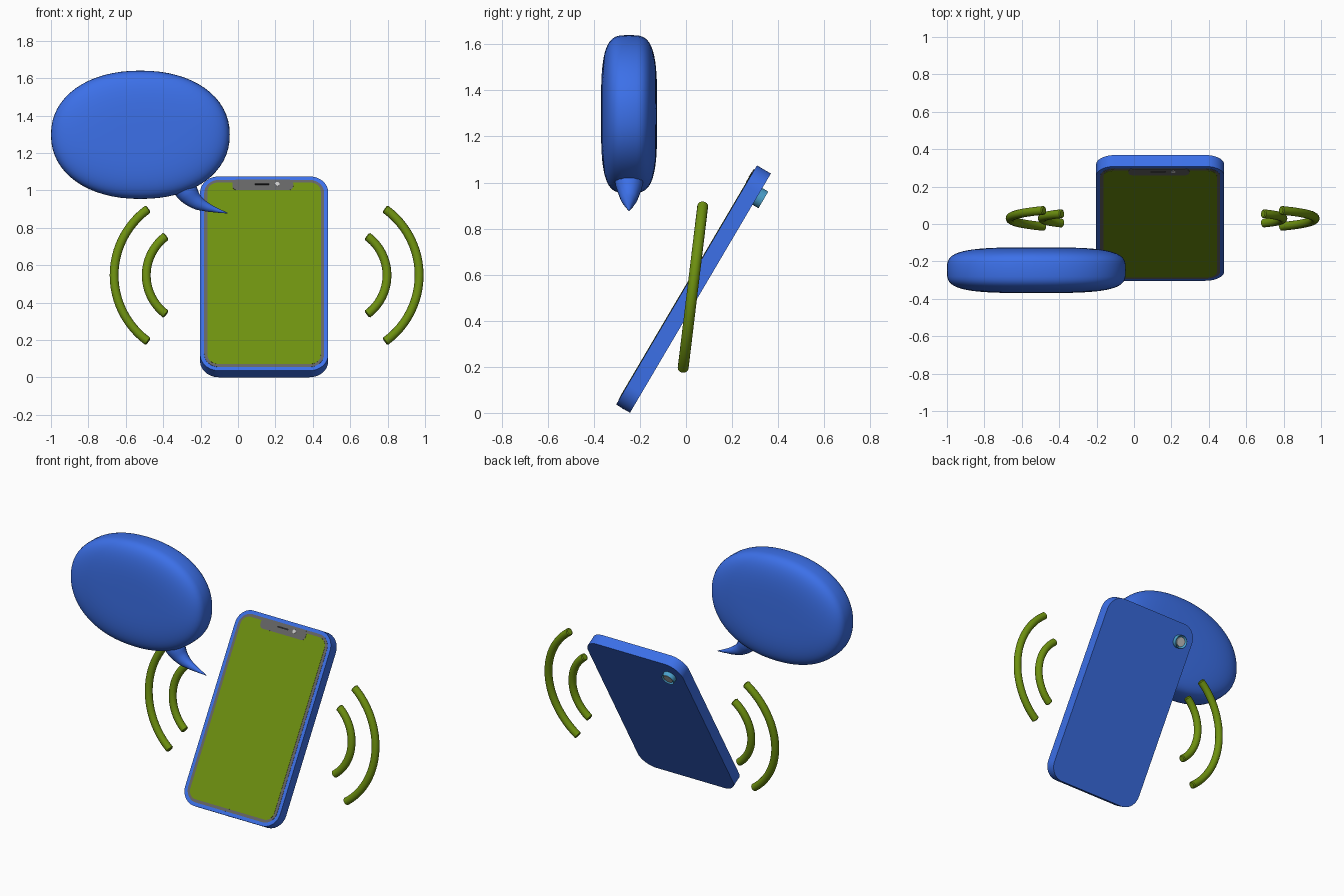
import bpy, bmesh
from math import sin, cos, pi, radians, asin, copysign
from mathutils import Matrix, Vector

if "Cube" in bpy.data.objects:
    bpy.data.objects.remove(bpy.data.objects["Cube"])


def material(name, rgb):
    m = bpy.data.materials.new(name)
    m.diffuse_color = (*rgb, 1)
    m.use_nodes = True
    m.node_tree.nodes["Principled BSDF"].inputs["Base Color"].default_value = m.diffuse_color
    return m


BLUE = material("blue", (0.045, 0.162, 0.81))
GREEN = material("green", (0.156, 0.283, 0.005))
CYAN = material("cyan", (0.07, 0.35, 0.6))
DARK = material("dark_grey", (0.13, 0.13, 0.13))
BLACK = material("black", (0.02, 0.02, 0.02))


def finish(name, bm, mat, matrix, angle=35):
    bmesh.ops.recalc_face_normals(bm, faces=bm.faces)
    me = bpy.data.meshes.new(name)
    bm.to_mesh(me)
    bm.free()
    ob = bpy.data.objects.new(name, me)
    bpy.context.collection.objects.link(ob)
    if mat:
        me.materials.append(mat)
    ob.matrix_world = matrix
    bpy.ops.object.select_all(action='DESELECT')
    ob.select_set(True)
    bpy.context.view_layer.objects.active = ob
    bpy.ops.object.shade_smooth_by_angle(angle=radians(angle))
    return ob


def slab(name, w, h, r, y0, y1, mat, matrix, cx=0, cz=0, seg=10):
    """Rounded rectangle in XZ, extruded from y0 to y1."""
    bm = bmesh.new()
    ring = []
    for i, (sx, sz) in enumerate([(1, 1), (-1, 1), (-1, -1), (1, -1)]):
        for k in range(seg + 1):
            a = (i + k / seg) * pi / 2
            ring.append(bm.verts.new((cx + sx * (w / 2 - r) + r * cos(a), y0,
                                      cz + sz * (h / 2 - r) + r * sin(a))))
    face = bm.faces.new(ring)
    ext = bmesh.ops.extrude_face_region(bm, geom=[face])
    bmesh.ops.translate(bm, vec=(0, y1 - y0, 0),
                        verts=[v for v in ext['geom'] if isinstance(v, bmesh.types.BMVert)])
    return finish(name, bm, mat, matrix)


def disc(name, r, y0, y1, mat, matrix, cx, cz, rim=0):
    """Cylinder along Y, optionally with a recessed end leaving a rim."""
    bm = bmesh.new()
    bmesh.ops.create_cone(bm, cap_ends=True, segments=32, radius1=r, radius2=r, depth=abs(y1 - y0))
    bmesh.ops.transform(bm, verts=bm.verts, matrix=Matrix.Translation((cx, (y0 + y1) / 2, cz))
                        @ Matrix.Rotation(-pi / 2, 4, 'X'))
    if rim:
        bm.faces.ensure_lookup_table()
        cap = max(bm.faces, key=lambda f: f.calc_center_median().y)
        bmesh.ops.inset_region(bm, faces=[cap], thickness=rim)
        bmesh.ops.translate(bm, verts=cap.verts, vec=(0, -0.012, 0))
    return finish(name, bm, mat, matrix)


# Leaning phone, built upright around its own centre
W, L, T = 0.685, 1.205, 0.07
F = -T / 2
PHONE = Matrix.Translation((0.14, 0.0325, 0.5375)) @ Matrix.Rotation(radians(-30.5), 4, 'X')
slab("phone_body", W, L, 0.1, F, T / 2, BLUE, PHONE, seg=12)
slab("screen_bezel", W - 0.044, L - 0.044, 0.08, F - 0.0015, F + 0.01, DARK, PHONE)
slab("screen", W - 0.08, L - 0.08, 0.055, F - 0.003, F + 0.01, GREEN, PHONE)
slab("notch", 0.325, 0.065, 0.025, F - 0.0045, F + 0.01, DARK, PHONE, -0.007, L / 2 - 0.0545)
slab("earpiece", 0.08, 0.01, 0.0045, F - 0.006, F, BLACK, PHONE, -0.012, L / 2 - 0.05, 4)
disc("front_camera", 0.012, F, F - 0.006, None, PHONE, 0.07, L / 2 - 0.05)
slab("charging_port", 0.08, 0.012, 0.0055, L / 2 - 0.01, L / 2 + 0.001, BLUE,
     PHONE @ Matrix.Rotation(-pi / 2, 4, 'X'), seg=4)

# Rear camera
CX, CZ = -W / 2 + 0.1, L / 2 - 0.115
disc("rear_camera_ring", 0.042, T / 2 - 0.005, T / 2 + 0.03, CYAN, PHONE, CX, CZ, 0.011)
disc("rear_camera_lens", 0.03, T / 2, T / 2 + 0.025, None, PHONE, CX, CZ)


# Sound waves: tube arcs mirrored on both sides of the phone
def wave(name, side, reach, sagitta, half_h):
    R = (half_h ** 2 + sagitta ** 2) / (2 * sagitta)
    span = asin(half_h / R)
    bm = bmesh.new()
    n, m, r = 24, 16, 0.0235
    rings = []
    stations = [(-span, r * 0.75)] + [(-span + 0.005 / R + (2 * span - 0.01 / R) * i / n, r)
                                      for i in range(n + 1)] + [(span, r * 0.75)]
    for a, rad in stations:
        ring = []
        for j in range(m):
            t = 2 * pi * j / m
            d = R + rad * cos(t)
            ring.append(bm.verts.new((side * (reach - R + d * cos(a)), rad * sin(t), d * sin(a))))
        rings.append(ring)
    for a, b in zip(rings, rings[1:]):
        for j in range(m):
            bm.faces.new((a[j], a[j - 1], b[j - 1], b[j]))
    bm.faces.new(rings[0])
    bm.faces.new(rings[-1])
    finish(name, bm, GREEN, Matrix.Translation((0.153, 0.03, 0.546))
           @ Matrix.Rotation(radians(-6.9), 4, 'X'))


for side, label in ((-1, "left"), (1, "right")):
    wave("outer_wave_" + label, side, 0.8155, 0.183, 0.358)
    wave("inner_wave_" + label, side, 0.6435, 0.107, 0.211)


# Speech bubble: puffy superellipsoid
def spow(v, e):
    return copysign(abs(v) ** e, v)


bm = bmesh.new()
n, m = 64, 32
rings = []
for i in range(1, m):
    p = -pi / 2 + pi * i / m
    s, y = spow(cos(p), 2 / 3.6), 0.122 * spow(sin(p), 2 / 3.6)
    rings.append([bm.verts.new((0.478 * s * spow(cos(2 * pi * j / n), 2 / 2.15), y,
                                0.343 * s * spow(sin(2 * pi * j / n), 2 / 2.15))) for j in range(n)])
for a, b in zip(rings, rings[1:]):
    for j in range(n):
        bm.faces.new((a[j], a[j - 1], b[j - 1], b[j]))
for ring, y in ((rings[0], -0.122), (rings[-1], 0.122)):
    tip = bm.verts.new((0, y, 0))
    for j in range(n):
        bm.faces.new((ring[j], ring[j - 1], tip))
finish("speech_bubble", bm, BLUE, Matrix.Translation((-0.522, -0.247, 1.297)), 80)

# Curved tapering bubble tail
cu = bpy.data.curves.new("bubble_tail", 'CURVE')
cu.dimensions = '3D'
cu.bevel_depth = 1
cu.bevel_resolution = 6
cu.resolution_u = 8
path = [(-0.31, 1.06, 0.07), (-0.268, 0.985, 0.058), (-0.222, 0.938, 0.04),
        (-0.17, 0.912, 0.025), (-0.115, 0.894, 0.013), (-0.055, 0.878, 0.002)]
sp = cu.splines.new('BEZIER')
sp.bezier_points.add(len(path) - 1)
for bp, (x, z, r) in zip(sp.bezier_points, path):
    bp.co = Vector((x, -0.247, z))
    bp.radius = r
    bp.handle_left_type = bp.handle_right_type = 'AUTO'
cu.use_fill_caps = True
cu.materials.append(BLUE)
tail = bpy.data.objects.new("bubble_tail", cu)
bpy.context.collection.objects.link(tail)
